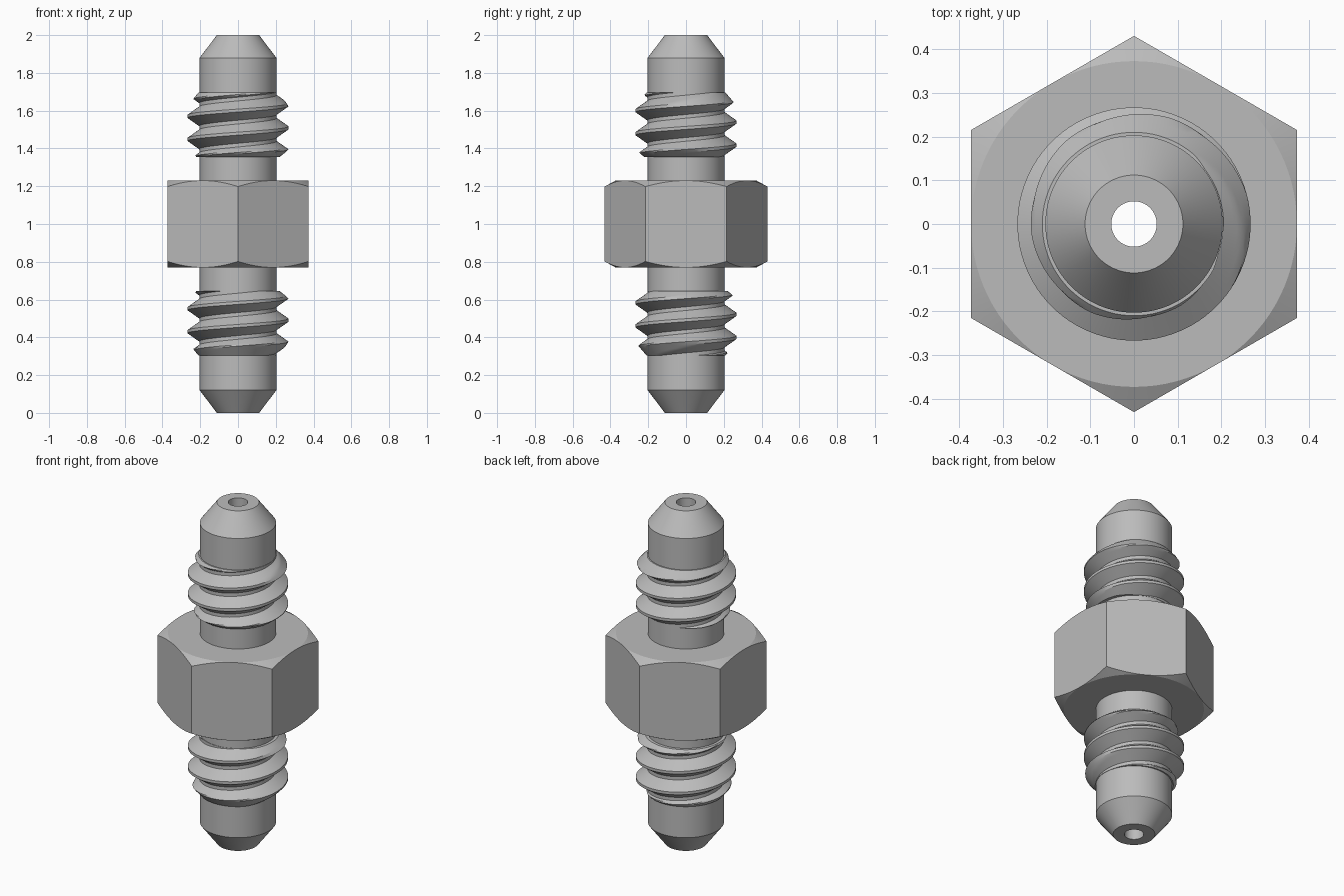
import bpy, bmesh, math

if "Cube" in bpy.data.objects:
    bpy.data.objects.remove(bpy.data.objects["Cube"], do_unlink=True)

SEG = 96
steel = bpy.data.materials.new("satin steel grey")
steel.use_nodes = True
grey = (0.5, 0.5, 0.5, 1)
steel.diffuse_color = grey
steel.node_tree.nodes["Principled BSDF"].inputs["Base Color"].default_value = grey


def lathe(name, profile, closed=False):
    """Sweep profile(angle) -> [(radius, z), ...] once around z."""
    bm = bmesh.new()
    columns = []
    for i in range(SEG + 1):
        a = math.tau * i / SEG
        columns.append([bm.verts.new((r * math.cos(a), r * math.sin(a), z))
                        for r, z in profile(a)])
    rows = len(columns[0])
    for c, d in zip(columns, columns[1:]):
        for k in range(rows if closed else rows - 1):
            n = (k + 1) % rows
            bm.faces.new((c[k], d[k], d[n], c[n]))
    bmesh.ops.remove_doubles(bm, verts=bm.verts, dist=0.00002)
    bmesh.ops.recalc_face_normals(bm, faces=bm.faces)
    mesh = bpy.data.meshes.new(name)
    bm.to_mesh(mesh)
    bm.free()
    mesh.materials.append(steel)
    obj = bpy.data.objects.new(name, mesh)
    bpy.context.collection.objects.link(obj)
    bpy.ops.object.select_all(action='DESELECT')
    obj.select_set(True)
    bpy.context.view_layer.objects.active = obj
    bpy.ops.object.shade_smooth_by_angle(angle=math.radians(20))
    return obj


# Tube body with coned ends and a through bore
BORE, TIP, SHAFT = 0.052, 0.112, 0.203
lathe("tube_body", lambda a: [(BORE, 0), (TIP, 0), (SHAFT, 0.12), (SHAFT, 1.88),
                              (TIP, 2), (BORE, 2)], closed=True)

# Hexagonal nut: round chamfers cut back the corners
FLAT, HALF = 0.373, 0.23


def hexagon(a):
    off = (a + math.pi / 6) % (math.pi / 3) - math.pi / 6
    r = FLAT / math.cos(off)
    h = HALF - (r - FLAT) * 0.55
    return [(0.19, 1 - HALF), (FLAT, 1 - HALF), (r, 1 - h),
            (r, 1 + h), (FLAT, 1 + HALF), (0.19, 1 + HALF)]


lathe("hex_nut", hexagon)

# Right-hand thread, trimmed by end planes and chamfers
PITCH, ROOT, CREST = 0.122, 0.205, 0.267
LOW, HIGH, START = 1.355, 1.695, 1.387
TIP_FRAC, ROOT_FRAC = 0.065, 0.42
STEPS = 6
flank = [TIP_FRAC + (ROOT_FRAC - TIP_FRAC) * i / STEPS for i in range(STEPS + 1)]
breaks = flank + [1 - f for f in reversed(flank)]


def thread(a):
    points = [(0.19, LOW)]
    for turn in range(-2, 4):
        for f in breaks:
            z = START + PITCH * (turn + f + a / math.tau)
            z = min(max(z, LOW), HIGH)
            phase = ((z - START) / PITCH - a / math.tau) % 1
            d = min(phase, 1 - phase)
            t = min(max((ROOT_FRAC - d) / (ROOT_FRAC - TIP_FRAC), 0), 1)
            r = ROOT + (CREST - ROOT) * t
            r = min(r, 0.21 + (HIGH - z) * 0.85, 0.22 + (z - LOW) * 1.3)
            points.append((r, z))
    return points + [(0.19, HIGH)]


upper = lathe("upper_thread", thread)

# Lower thread is the upper one turned end for end
lower = upper.copy()
lower.data = upper.data.copy()
lower.name = "lower_thread"
lower.rotation_euler = (math.pi, 0, 0)
lower.location = (0, 0, 2)
bpy.context.collection.objects.link(lower)
